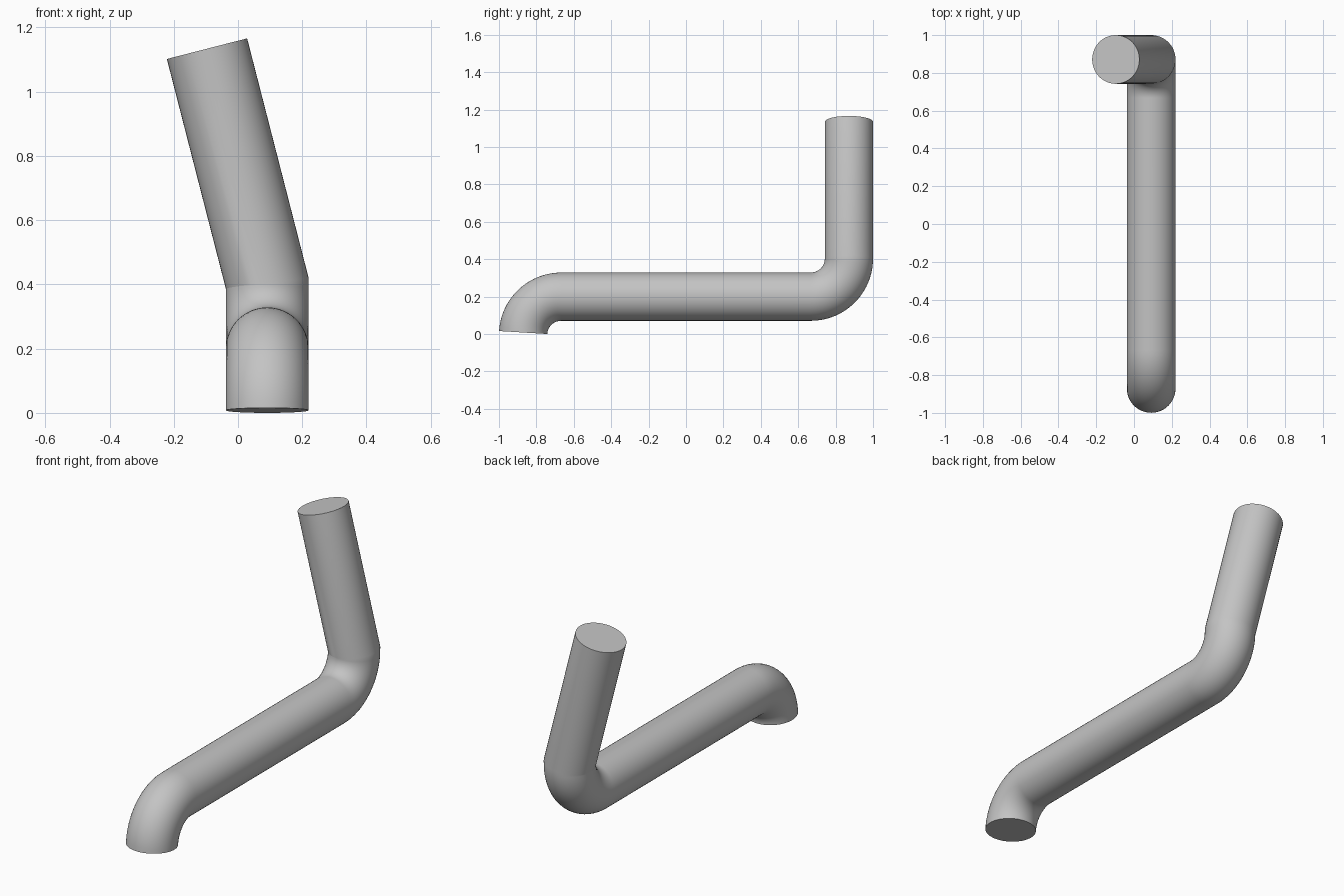
import bpy, bmesh
from math import sin, cos, pi, radians, tan
from mathutils import Vector

if "Cube" in bpy.data.objects:
    bpy.data.objects.remove(bpy.data.objects["Cube"], do_unlink=True)

RADIUS, SIDES, STEPS = 0.129, 48, 20
X, AXIS_Z, BEND = 0.091, 0.21, 0.204
TILT = radians(14.4)

grey = bpy.data.materials.new("pipe grey")
grey.use_nodes = True
grey.diffuse_color = (0.55, 0.55, 0.55, 1)
grey.node_tree.nodes["Principled BSDF"].inputs["Base Color"].default_value = (0.55, 0.55, 0.55, 1)

# Each section of the sweep: centre, and the two axes of its cross-section
side = Vector((1, 0, 0))
sections = []

# Front elbow, turning up from the open end into the long run
front = Vector((X, -0.667, AXIS_Z - BEND))
for i in range(STEPS + 1):
    a = radians(3.5) + (pi / 2 - radians(3.5)) * i / STEPS
    out = Vector((0, -cos(a), sin(a)))
    sections.append((front + out * BEND, side, out))

# Rear elbow, turning from the long run to upright
rear = Vector((X, 0.667, AXIS_Z + BEND))
for i in range(STEPS + 1):
    a = pi / 2 * i / STEPS
    out = Vector((0, sin(a), -cos(a)))
    across = side.copy()
    if i == STEPS:
        across.z = tan(TILT / 2)    # mitred joint with the leaning arm
    sections.append((rear + out * BEND, across, -out))

# Leaning arm
lean = Vector((-sin(TILT), 0, cos(TILT)))
joint, _, inward = sections[-1]
sections.append((joint + lean * 0.754, Vector((cos(TILT), 0, sin(TILT))), inward))

# Skin the sections and cap both ends
bm = bmesh.new()
rings = []
for centre, u, v in sections:
    angles = [2 * pi * k / SIDES for k in range(SIDES)]
    rings.append([bm.verts.new(centre + (u * cos(t) + v * sin(t)) * RADIUS) for t in angles])
for low, high in zip(rings, rings[1:]):
    for k in range(SIDES):
        n = (k + 1) % SIDES
        bm.faces.new((low[k], low[n], high[n], high[k]))
bm.faces.new(rings[0])
bm.faces.new(rings[-1])
bmesh.ops.recalc_face_normals(bm, faces=bm.faces)

# Rest the lowest point on the ground
lowest = min(v.co.z for v in bm.verts)
bmesh.ops.translate(bm, verts=bm.verts, vec=(0, 0, -lowest))

mesh = bpy.data.meshes.new("bent_pipe")
bm.to_mesh(mesh)
bm.free()
mesh.materials.append(grey)
pipe = bpy.data.objects.new("bent_pipe", mesh)
bpy.context.collection.objects.link(pipe)
bpy.context.view_layer.objects.active = pipe
pipe.select_set(True)
bpy.ops.object.shade_smooth_by_angle(angle=radians(35))
